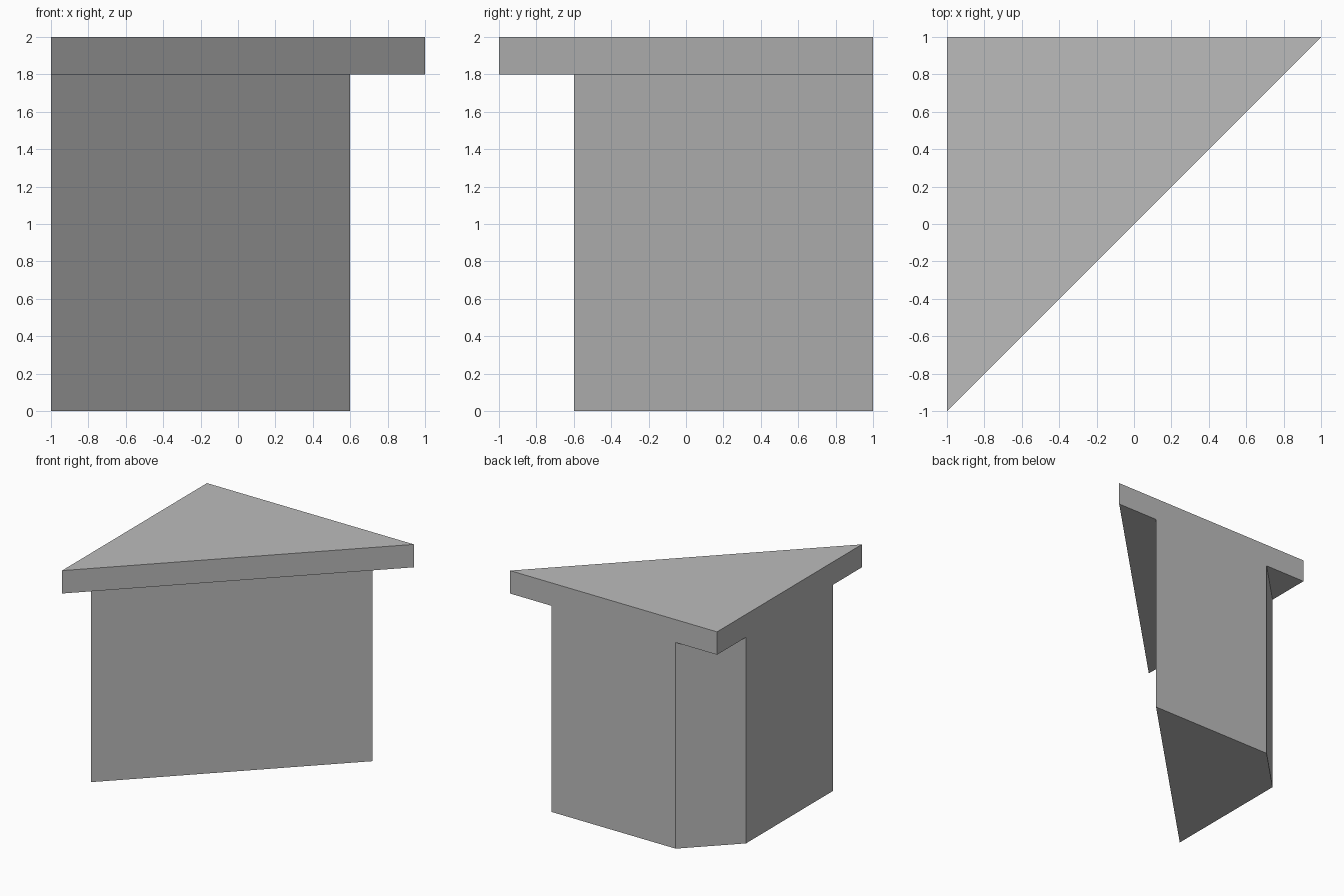
import bpy
import bmesh

cube = bpy.data.objects.get("Cube")
if cube:
    bpy.data.objects.remove(cube, do_unlink=True)

# Single plain grey
grey = bpy.data.materials.new("plain grey")
colour = (0.5, 0.5, 0.5, 1)
grey.diffuse_color = colour
grey.use_nodes = True
grey.node_tree.nodes["Principled BSDF"].inputs["Base Color"].default_value = colour


def prism(name, outline, bottom, top):
    """Extrude a flat outline upwards into a closed solid."""
    bm = bmesh.new()
    base = bm.faces.new([bm.verts.new((x, y, bottom)) for x, y in outline])
    grown = bmesh.ops.extrude_face_region(bm, geom=[base], use_keep_orig=True)
    verts = [v for v in grown["geom"] if isinstance(v, bmesh.types.BMVert)]
    bmesh.ops.translate(bm, verts=verts, vec=(0, 0, top - bottom))
    bmesh.ops.recalc_face_normals(bm, faces=bm.faces)
    mesh = bpy.data.meshes.new(name)
    bm.to_mesh(mesh)
    bm.free()
    mesh.materials.append(grey)
    obj = bpy.data.objects.new(name, mesh)
    bpy.context.collection.objects.link(obj)
    return obj


# Corner cabinet body with its back corner cut off
prism("cabinet_body", [(-1, -0.6), (0.6, 1), (-0.6, 1), (-1, 0.6)], 0, 1.8)

# Triangular slab on top, overhanging the body
prism("corner_top", [(-1, -1), (1, 1), (-1, 1)], 1.8, 2)
